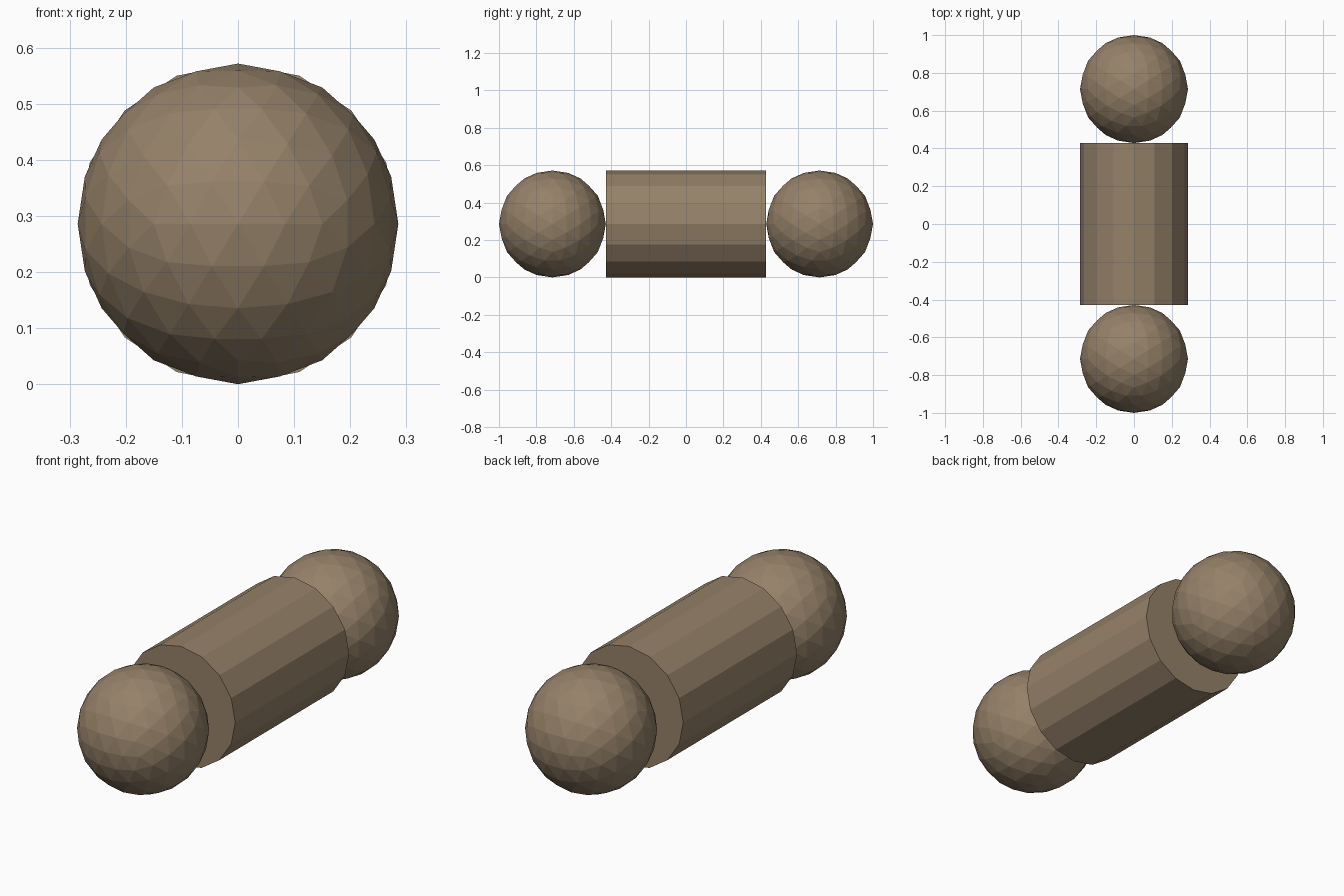
import bpy
import math

if "Cube" in bpy.data.objects:
    bpy.data.objects.remove(bpy.data.objects["Cube"])

R = 2 / 7            # shared radius of the cylinder and the balls
BODY_LENGTH = 3 * R  # balls touch the flat ends of the body

brown = bpy.data.materials.new("brown")
brown.diffuse_color = (0.30, 0.22, 0.14, 1.0)
brown.use_nodes = True
brown.node_tree.nodes["Principled BSDF"].inputs["Base Color"].default_value = brown.diffuse_color


def finish(name):
    obj = bpy.context.object
    obj.name = name
    obj.data.materials.append(brown)
    bpy.ops.object.transform_apply(location=False, rotation=True, scale=True)
    bpy.ops.object.shade_flat()


# Body: 16-sided cylinder lying along y
bpy.ops.mesh.primitive_cylinder_add(
    vertices=16, radius=R, depth=BODY_LENGTH,
    location=(0, 0, R), rotation=(math.pi / 2, 0, 0))
finish("body")

# End balls: faceted spheres, turned so an edge runs along x at the front
tilt = math.atan((1 + math.sqrt(5)) / 2)
for name, side in (("front_ball", -1), ("back_ball", 1)):
    bpy.ops.mesh.primitive_ico_sphere_add(
        subdivisions=3, radius=R,
        location=(0, side * (BODY_LENGTH / 2 + R), R), rotation=(0, tilt, 0))
    finish(name)
